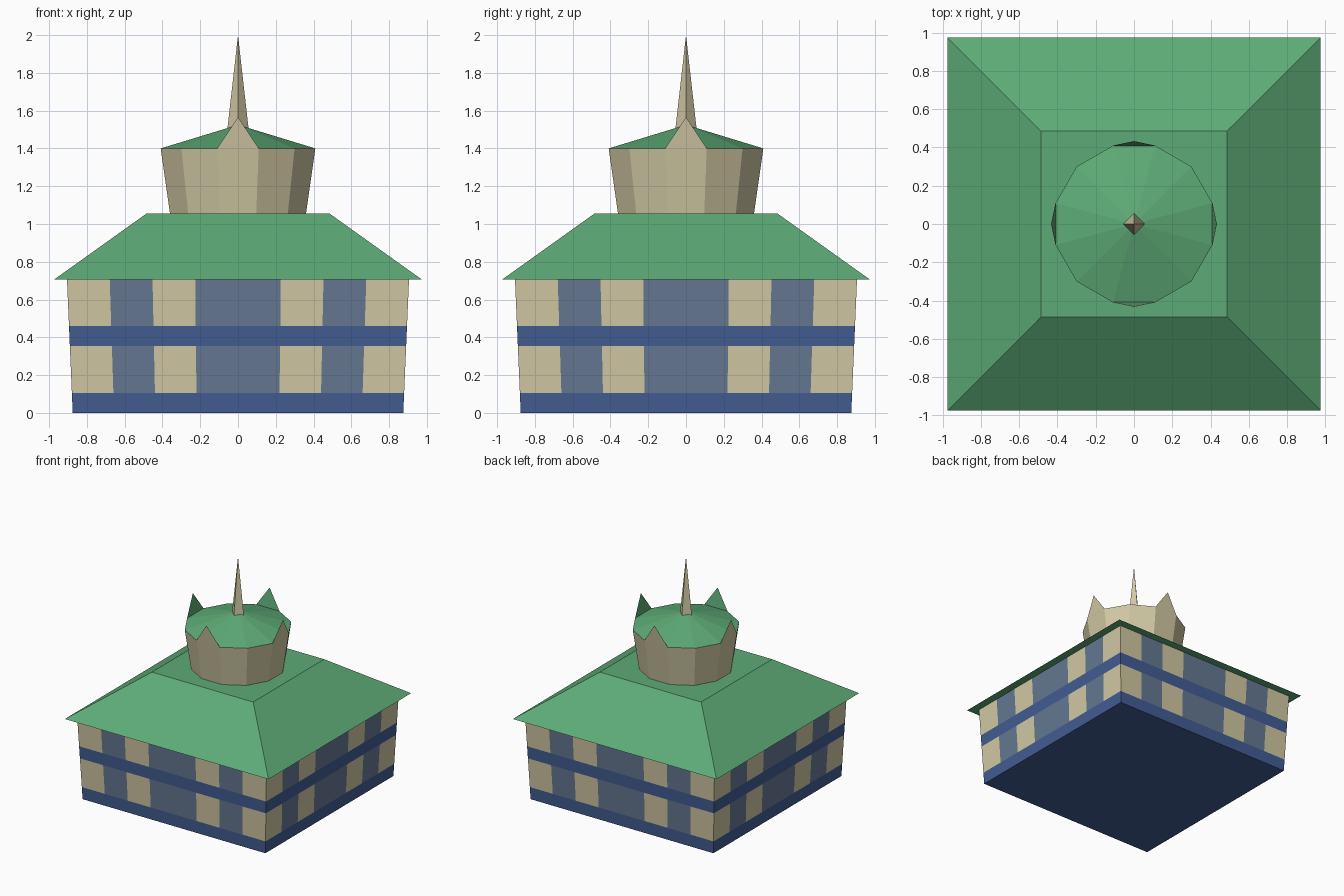
import bpy, bmesh
from math import cos, sin, pi, sqrt
from mathutils import Matrix

if "Cube" in bpy.data.objects:
    bpy.data.objects.remove(bpy.data.objects["Cube"])


def material(name, r, g, b):
    m = bpy.data.materials.new(name)
    m.diffuse_color = [(c / 255) ** 2.2 for c in (r, g, b)] + [1]
    m.use_nodes = True
    m.node_tree.nodes["Principled BSDF"].inputs["Base Color"].default_value = m.diffuse_color
    return m


GREEN = material("green_roofing", 94, 170, 118)
BEIGE = material("beige_wall", 208, 199, 162)
BLUE = material("blue_trim", 68, 93, 145)
GLASS = material("window_glass", 101, 120, 145)


def finish(name, bm, *mats):
    me = bpy.data.meshes.new(name)
    bm.to_mesh(me)
    bm.free()
    for m in mats:
        me.materials.append(m)
    ob = bpy.data.objects.new(name, me)
    bpy.context.collection.objects.link(ob)
    return ob


def frustum(name, sides, start, r0, z0, r1, z1, mat, bottom=False, top=False):
    """Tapered prism; r1 = 0 gives a pyramid."""
    bm = bmesh.new()

    def ring(r, z):
        angles = [start + 2 * pi * i / sides for i in range(sides)]
        return [bm.verts.new((r * cos(a), r * sin(a), z)) for a in angles]

    low = ring(r0, z0)
    high = ring(r1, z1) if r1 else [bm.verts.new((0, 0, z1))]
    for i in range(sides):
        j = (i + 1) % sides
        bm.faces.new((low[i], low[j], high[j], high[i]) if r1
                     else (low[i], low[j], high[0]))
    if bottom:
        bm.faces.new(low[::-1])
    if top and r1:
        bm.faces.new(high)
    return finish(name, bm, mat)


def half(z):
    """Half width of the slightly flaring main building at height z."""
    return 0.875 + 0.043 * z


def storey(name, z0, z1):
    """Four walls, each alternating wall and window panels."""
    cols = (-1, -0.75, -0.5, -0.25, 0.25, 0.5, 0.75, 1)
    a, b = half(z0), half(z1)
    bm = bmesh.new()
    for side in range(4):
        rot = Matrix.Rotation(side * pi / 2, 3, 'Z')
        for i, (u, v) in enumerate(zip(cols, cols[1:])):
            pts = ((u * a, -a, z0), (v * a, -a, z0), (v * b, -b, z1), (u * b, -b, z1))
            face = bm.faces.new([bm.verts.new(rot @ Matrix.Translation(p).translation) for p in pts])
            face.material_index = i % 2
    bmesh.ops.remove_doubles(bm, verts=bm.verts, dist=1e-4)
    return finish(name, bm, BEIGE, GLASS)


D = sqrt(2)

# Main building: plinth, two storeys and the band between them
frustum("plinth", 4, pi / 4, half(0) * D, 0, half(0.105) * D, 0.105, BLUE, bottom=True)
storey("lower_storey", 0.105, 0.355)
frustum("middle_band", 4, pi / 4, half(0.355) * D, 0.355, half(0.46) * D, 0.46, BLUE)
storey("upper_storey", 0.46, 0.705)

# Main roof with overhanging eaves and a flat top
frustum("main_roof", 4, pi / 4, 0.975 * D, 0.705, 0.485 * D, 1.055, GREEN, bottom=True, top=True)

# Twelve-sided turret, its shallow roof and the diamond spire
frustum("turret_wall", 12, pi / 12, 0.373, 1.055, 0.424, 1.40, BEIGE)
frustum("turret_roof", 12, pi / 12, 0.424, 1.40, 0, 1.525, GREEN)
frustum("spire", 4, 0, 0.056, 1.505, 0, 2.0, BEIGE, bottom=True)


# Thin pointed crests continuing the turret wall on four sides, green inside
bm = bmesh.new()
for side in range(4):
    rot = Matrix.Rotation(side * pi / 2, 4, 'Z')
    for inner in (0, 1):
        d = 0.003 * inner
        pts = ((-0.11, -0.41 + d, 1.40), (0.11, -0.41 + d, 1.40), (0, -0.433 + d, 1.565))
        vs = [bm.verts.new((rot @ Matrix.Translation(p)).translation) for p in pts]
        face = bm.faces.new(vs[::-1] if inner else vs)
        face.material_index = inner
finish("turret_crests", bm, BEIGE, GREEN)
